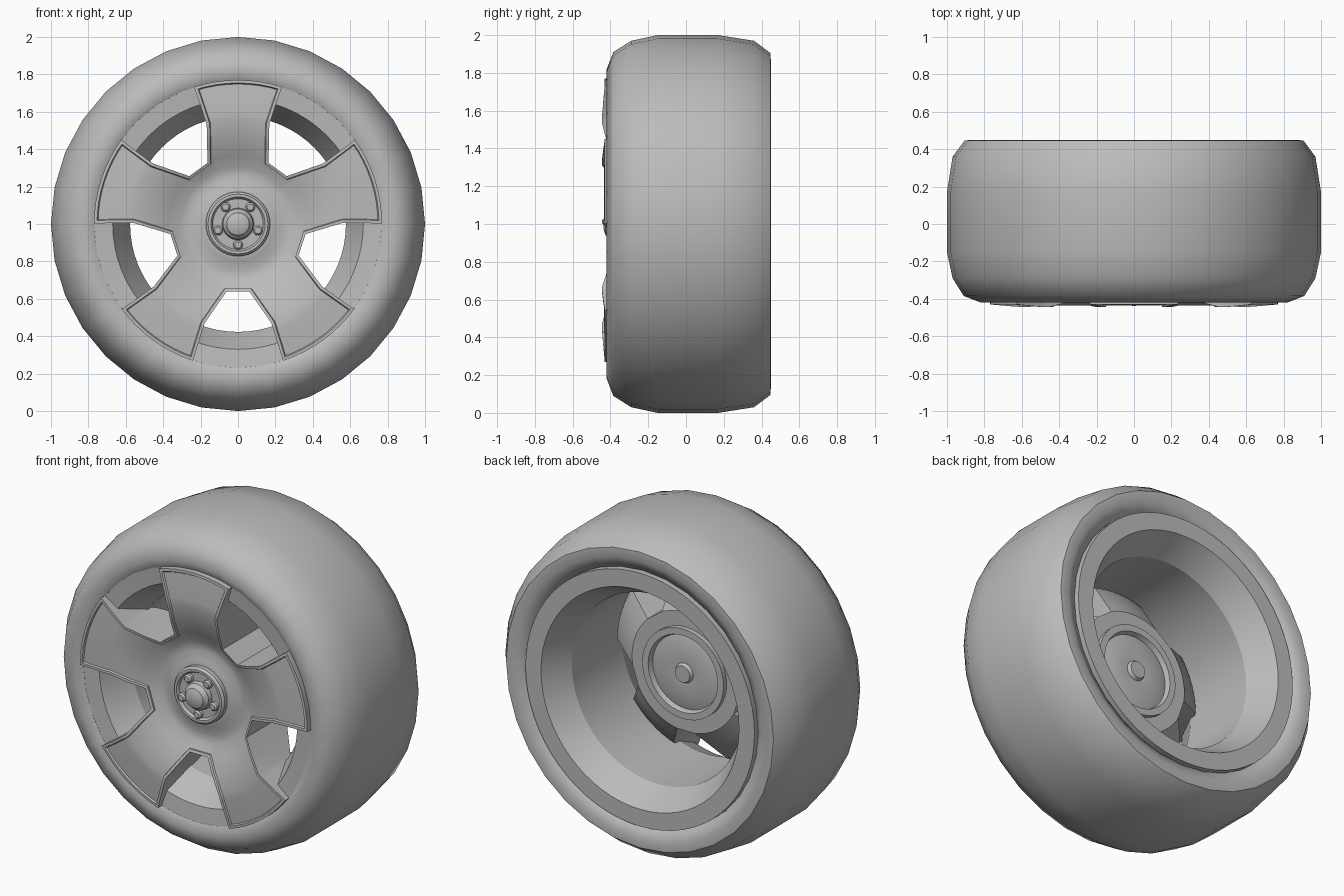
import bpy
import bmesh
from math import cos, sin, radians, pi

old = bpy.data.objects.get("Cube")
if old:
    bpy.data.objects.remove(old)

grey = bpy.data.materials.new("plain_grey")
grey.use_nodes = True
grey.diffuse_color = (0.5, 0.5, 0.5, 1)
grey.node_tree.nodes["Principled BSDF"].inputs["Base Color"].default_value = (0.5, 0.5, 0.5, 1)

AXLE_Z = 1.0


def polar(r, angle, y):
    return (r * cos(angle), y, AXLE_Z + r * sin(angle))


def finish(name, bm, crease=35):
    """Turn a bmesh into a smooth shaded object with sharp creases."""
    mesh = bpy.data.meshes.new(name)
    bm.to_mesh(mesh)
    bm.free()
    mesh.materials.append(grey)
    obj = bpy.data.objects.new(name, mesh)
    bpy.context.collection.objects.link(obj)
    bpy.ops.object.select_all(action='DESELECT')
    obj.select_set(True)
    bpy.context.view_layer.objects.active = obj
    bpy.ops.object.shade_smooth_by_angle(angle=radians(crease))
    return obj


def lathe(name, profile, sides, closed=True, crease=35):
    """Spin (radius, y) points around the axle."""
    bm = bmesh.new()
    rings = [[bm.verts.new(polar(r, 2 * pi * i / sides, y)) for i in range(sides)]
             for r, y in profile]
    pairs = list(zip(rings, rings[1:]))
    if closed:
        pairs.append((rings[-1], rings[0]))
    for a, b in pairs:
        for i in range(sides):
            j = (i + 1) % sides
            bm.faces.new((a[i], a[j], b[j], b[i]))
    bmesh.ops.remove_doubles(bm, verts=bm.verts[:], dist=1e-5)
    bmesh.ops.recalc_face_normals(bm, faces=bm.faces[:])
    return finish(name, bm, crease)


# Tyre: wide tread with rounded shoulders
lathe("tyre", [(0.77, -0.395), (0.82, -0.42), (0.91, -0.385), (0.97, -0.29), (1, -0.15),
               (1, 0.17), (0.97, 0.36), (0.905, 0.447), (0.85, 0.45), (0.78, 0.415),
               (0.75, 0.3), (0.75, -0.3)], 32, crease=50)

# Rim: flat flanges, sloped steps and a straight barrel
lathe("rim", [(0.775, -0.395), (0.67, -0.385), (0.577, -0.2), (0.577, 0.28),
              (0.67, 0.445), (0.775, 0.445), (0.775, 0.38), (0.74, 0.3), (0.74, -0.3)], 64, crease=20)


def build_spokes():
    """Dished hub plate with five thick spokes and a raised lip around the windows."""
    hub = [(0.165, -0.36, 0), (0.2, -0.355, 0), (0.25, -0.335, 0),
           (0.3, -0.342, 0), (0.365, -0.38, 0)]
    arms = [(0.45, 21.5, -0.415, -0.06), (0.56, 17.4, -0.445, -0.135),
            (0.6, 17.5, -0.444, -0.21), (0.68, 17.6, -0.438, -0.37),
            (0.77, 17.8, -0.43, -0.37)]
    rows = [(r, 26.5, f, b) for r, f, b in hub] + arms
    cols = 9
    bm = bmesh.new()
    front, back = [], []
    for r, half, yf, yb in rows:
        angles = [radians(90 + 72 * s + half * (2 * c / (cols - 1) - 1))
                  for s in range(5) for c in range(cols)]
        front.append([bm.verts.new(polar(r, a, yf)) for a in angles])
        back.append([bm.verts.new(polar(r, a, yb)) for a in angles])
    twin = {f: b for fr, br in zip(front, back) for f, b in zip(fr, br)}
    total = 5 * cols
    faces = [bm.faces.new(front[0])]
    for k in range(len(rows) - 1):
        for i in range(total):
            if k >= len(hub) - 1 and i % cols == cols - 1:
                continue  # window between two spokes
            j = (i + 1) % total
            faces.append(bm.faces.new((front[k][i], front[k][j], front[k + 1][j], front[k + 1][i])))
    edges = [e for e in bm.edges if len(e.link_faces) == 1]
    for face in faces:
        bm.faces.new([twin[v] for v in reversed(face.verts)])
    for e in edges:
        a, b = e.verts
        bm.faces.new((a, b, twin[b], twin[a]))
    bmesh.ops.recalc_face_normals(bm, faces=bm.faces[:])
    bmesh.ops.inset_region(bm, faces=faces, thickness=0.016, depth=0, use_even_offset=True)
    bmesh.ops.inset_region(bm, faces=faces, thickness=0.005, depth=-0.01, use_even_offset=True)
    finish("spokes", bm, 30)


build_spokes()

# Centre cap: outer collar, recessed floor and domed middle
lathe("centre_cap", [(0, -0.3), (0.172, -0.3), (0.172, -0.375), (0.16, -0.388), (0.145, -0.388),
                     (0.135, -0.372), (0.085, -0.372), (0.08, -0.4), (0.066, -0.412),
                     (0.06, -0.425), (0.035, -0.435), (0, -0.438)], 40, closed=False)

# Wheel nuts
for n in range(5):
    bm = bmesh.new()
    stack = [(0.026, -0.36), (0.026, -0.392), (0.017, -0.402)]
    a = radians(270 + 72 * n)
    cx, _, cz = polar(0.112, a, 0)
    rings = [[bm.verts.new((cx + r * cos(t * pi / 6), y, cz + r * sin(t * pi / 6)))
              for t in range(12)] for r, y in stack]
    for lo, hi in zip(rings, rings[1:]):
        for t in range(12):
            u = (t + 1) % 12
            bm.faces.new((lo[t], lo[u], hi[u], hi[t]))
    bm.faces.new(rings[0])
    bm.faces.new(rings[-1])
    bmesh.ops.recalc_face_normals(bm, faces=bm.faces[:])
    finish("wheel_nut_%d" % (n + 1), bm)

# Rear hub: raised ring around a shallow disc with a small centre boss
lathe("rear_hub", [(0, -0.1), (0.275, -0.1), (0.275, 0.03), (0.235, 0.03), (0.225, 0.0),
                   (0.15, 0.02), (0.06, 0.015), (0.05, 0.035), (0, 0.035)], 40, closed=False, crease=40)
